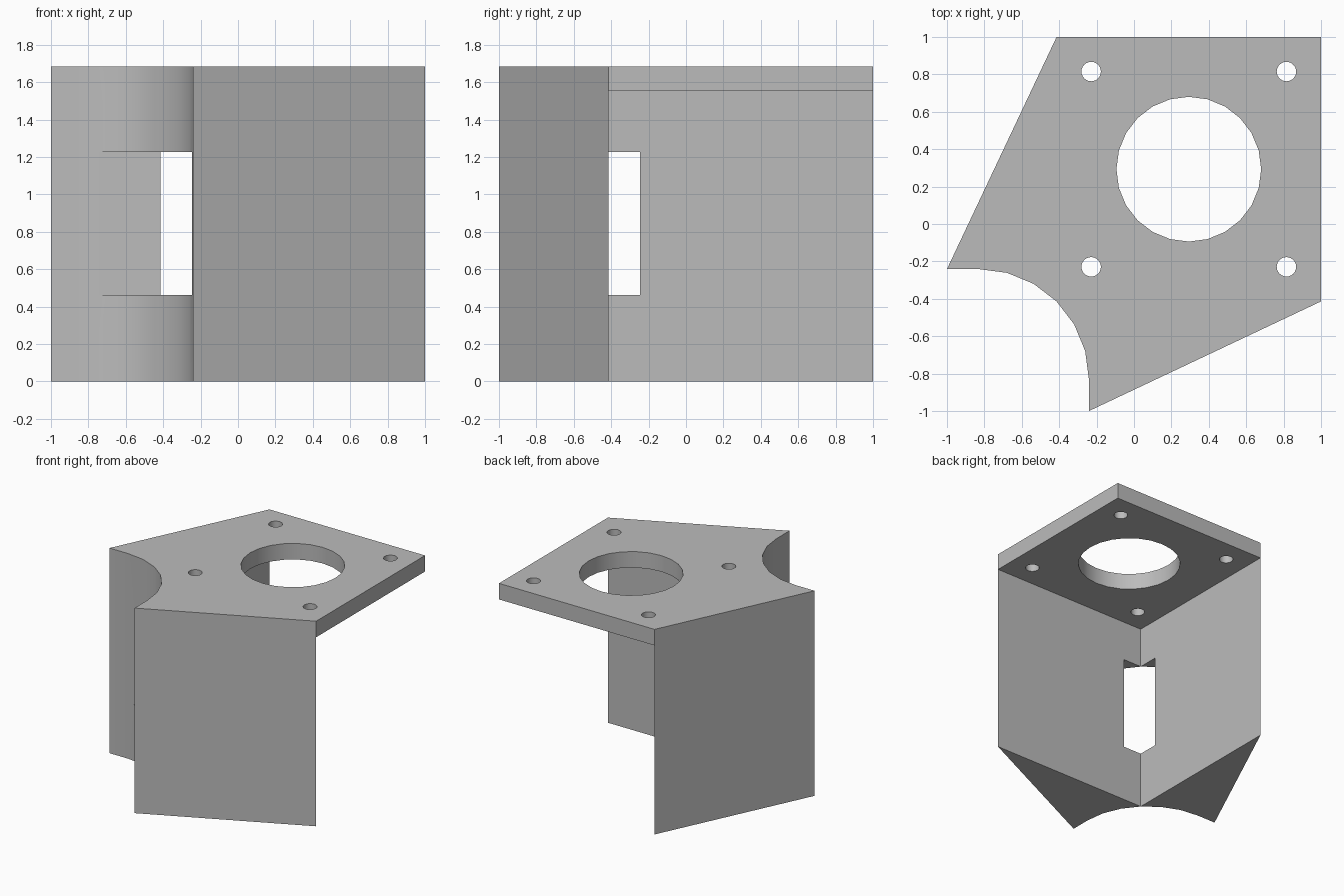
import bpy, bmesh, math
from mathutils import Matrix, Vector

cube = bpy.data.objects.get("Cube")
if cube:
    bpy.data.objects.remove(cube, do_unlink=True)

HEIGHT, PLATE_BOTTOM = 1.685, 1.553
INNER, EDGE = -0.414, -0.241      # inner corner and ends of the cove
MID = (1 + INNER) / 2             # centre of the square mounting plate


def make_object(name, bm):
    bmesh.ops.recalc_face_normals(bm, faces=bm.faces)
    mesh = bpy.data.meshes.new(name)
    bm.to_mesh(mesh)
    bm.free()
    obj = bpy.data.objects.new(name, mesh)
    bpy.context.collection.objects.link(obj)
    return obj


def prism(name, outline, z0, z1):
    bm = bmesh.new()
    face = bm.faces.new([bm.verts.new((x, y, z0)) for x, y in outline])
    up = bmesh.ops.extrude_face_region(bm, geom=[face])["geom"]
    bmesh.ops.translate(bm, vec=(0, 0, z1 - z0),
                        verts=[v for v in up if isinstance(v, bmesh.types.BMVert)])
    return make_object(name, bm)


def square(name, low, high, z0, z1):
    return prism(name, [(low, low), (high, low), (high, high), (low, high)], z0, z1)


def drill(name, x, y, radius):
    bm = bmesh.new()
    ring = bmesh.ops.create_circle(bm, cap_ends=False, segments=24, radius=radius)["verts"]
    outline = [(v.co.x + x, v.co.y + y) for v in ring]
    bm.free()
    return prism(name, outline, PLATE_BOTTOM - 0.2, HEIGHT + 0.2)


def cut(obj, cutter):
    cutter.hide_render = True
    mod = obj.modifiers.new("cut", 'BOOLEAN')
    mod.operation, mod.solver, mod.object = 'DIFFERENCE', 'EXACT', cutter
    bpy.context.view_layer.objects.active = obj
    bpy.ops.object.modifier_apply(modifier=mod.name)
    bpy.data.objects.remove(cutter, do_unlink=True)


# Bracket body: slanted sides with a quarter-round cove in the front right corner
radius = (EDGE - INNER) / (1 - math.sqrt(0.5))
centre = EDGE - radius
cove = [(centre + radius * math.sin(math.radians(a)),
         centre + radius * math.cos(math.radians(a))) for a in range(0, 91, 15)]
outline = [(INNER, 1), (-1, EDGE)] + cove + [(EDGE, -1), (1, INNER), (1, 1)]
bracket = prism("motor_bracket", outline, 0, HEIGHT)

# Open space under the mounting plate, leaving two wedge walls
cut(bracket, square("space_cutter", INNER + 0.0005, 1.3, -0.2, PLATE_BOTTOM))
# Window through the corner between the walls
cut(bracket, square("window_cutter", -1.3, EDGE - 0.006, 0.462, 1.226))
# Large centre bore and four screw holes
cut(bracket, drill("bore_cutter", MID, MID, 0.387))
for sx in (-1, 1):
    for sy in (-1, 1):
        cut(bracket, drill("screw_cutter", MID + sx * 0.522, MID + sy * 0.522, 0.052))

# Plain grey finish
grey = bpy.data.materials.new("plain grey")
grey.use_nodes = True
colour = (0.5, 0.5, 0.5, 1)
grey.diffuse_color = colour
grey.node_tree.nodes["Principled BSDF"].inputs["Base Color"].default_value = colour
bracket.data.materials.clear()
bracket.data.materials.append(grey)
for poly in bracket.data.polygons:
    poly.material_index = 0

# Smooth round walls, sharp corners
bpy.ops.object.select_all(action='DESELECT')
bracket.select_set(True)
bpy.context.view_layer.objects.active = bracket
bpy.ops.object.shade_smooth_by_angle(angle=math.radians(30))
